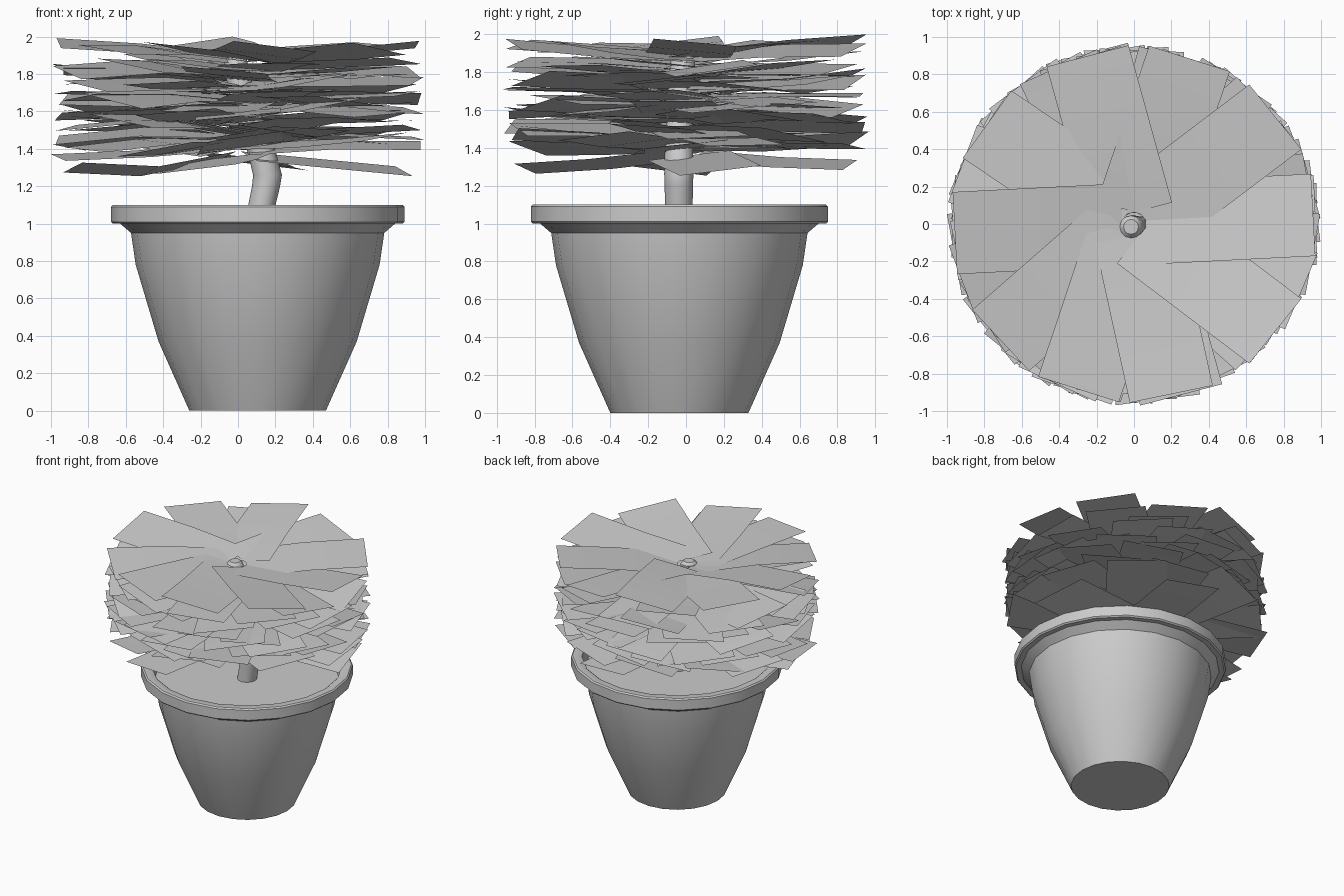
import bpy, bmesh, math, random
from mathutils import Vector, Matrix

if "Cube" in bpy.data.objects:
    bpy.data.objects.remove(bpy.data.objects["Cube"])

random.seed(5)
SIDES = 20
PX, PY = 0.105, -0.035          # pot axis


def make_object(name, bm, angle=35):
    mesh = bpy.data.meshes.new(name)
    bm.to_mesh(mesh)
    bm.free()
    ob = bpy.data.objects.new(name, mesh)
    bpy.context.collection.objects.link(ob)
    bpy.ops.object.select_all(action='DESELECT')
    ob.select_set(True)
    bpy.context.view_layer.objects.active = ob
    bpy.ops.object.shade_smooth_by_angle(angle=math.radians(angle))
    return ob


def ring(bm, centre, radius, sides):
    cx, cy, cz = centre
    return [bm.verts.new((cx + radius * math.cos(2 * math.pi * i / sides),
                          cy + radius * math.sin(2 * math.pi * i / sides), cz))
            for i in range(sides)]


def skin(bm, rings, cap_end=True):
    n = len(rings[0])
    for a, b in zip(rings, rings[1:]):
        for i in range(n):
            j = (i + 1) % n
            bm.faces.new((a[i], a[j], b[j], b[i]))
    bm.faces.new(rings[0][::-1])
    if cap_end:
        bm.faces.new(rings[-1])


# Pot: tapered wall, flared lip, rim and inner wall
profile = [(0.365, 0), (0.53, 0.37), (0.652, 0.78), (0.677, 0.95), (0.735, 1.0),
           (0.775, 1.0), (0.785, 1.01), (0.785, 1.09), (0.775, 1.10),
           (0.72, 1.10), (0.705, 1.09), (0.68, 0.97)]
bm = bmesh.new()
skin(bm, [ring(bm, (PX, PY, z), r, SIDES) for r, z in profile], cap_end=False)
make_object("pot", bm)

# Soil disc
bm = bmesh.new()
bm.faces.new(ring(bm, (PX, PY, 0.99), 0.683, SIDES))
make_object("soil", bm)

# Crooked trunk
path = [(0.105, -0.038, 0.97, 0.073), (0.128, -0.038, 1.10, 0.073), (0.15, -0.038, 1.20, 0.075),
        (0.158, -0.038, 1.26, 0.077), (0.13, -0.038, 1.37, 0.076), (0.08, -0.035, 1.52, 0.072),
        (0.03, -0.03, 1.66, 0.07), (-0.01, -0.018, 1.84, 0.066),
        (-0.016, -0.015, 1.89, 0.06), (-0.016, -0.015, 1.91, 0.04)]
bm = bmesh.new()
skin(bm, [ring(bm, p[:3], p[3], 12) for p in path])
make_object("trunk", bm)


# Leaves: bent rectangular blades spiralling up the trunk
def add_leaf(bm, azimuth, z, rise, bend, roll, tip=0.93, half=0.22):
    rot = Matrix.Rotation(azimuth, 3, 'Z')
    rows = []
    for t in (0.0, 0.5, 1.0):
        r = 0.06 + (tip - 0.06) * t
        h = z + rise * t + bend * math.sin(math.pi * t)
        rows.append([bm.verts.new(rot @ Vector((r, s * half, h + s * half * roll)))
                     for s in (-1, 0, 1)])
    for a, b in zip(rows, rows[1:]):
        for i in range(2):
            bm.faces.new((a[i], b[i], b[i + 1], a[i + 1]))


GOLDEN = math.radians(137.5)
BODY = 84
bm = bmesh.new()
for k in range(BODY):
    z = 1.39 + 0.445 * k / (BODY - 1)
    add_leaf(bm, k * GOLDEN, z, random.uniform(-0.06, 0.08), random.uniform(-0.02, 0.03),
             random.uniform(-0.18, 0.18), tip=random.uniform(0.9, 0.95))

# top whorl, rising towards the tips
for deg in (3, 38, 72, 105, 145, 183, 222, 252, 282, 322):
    add_leaf(bm, math.radians(deg), 1.875, random.uniform(0.03, 0.08),
             random.uniform(-0.01, 0.02), random.uniform(-0.16, 0.16))

# drooping lowest leaves
for deg, rise, bend in [(12, -0.08, 0), (193, -0.06, -0.05), (80, -0.05, -0.01), (255, -0.07, -0.01)]:
    add_leaf(bm, math.radians(deg), 1.36, rise, bend, 0.12, tip=0.88)

# keep the crown's overall size
xs = max(abs(v.co.x) for v in bm.verts)
zs = max(v.co.z for v in bm.verts)
for v in bm.verts:
    v.co.x /= xs
    if v.co.z > 1.6:
        v.co.z = 1.6 + (v.co.z - 1.6) * 0.4 / (zs - 1.6)
make_object("leaves", bm)
